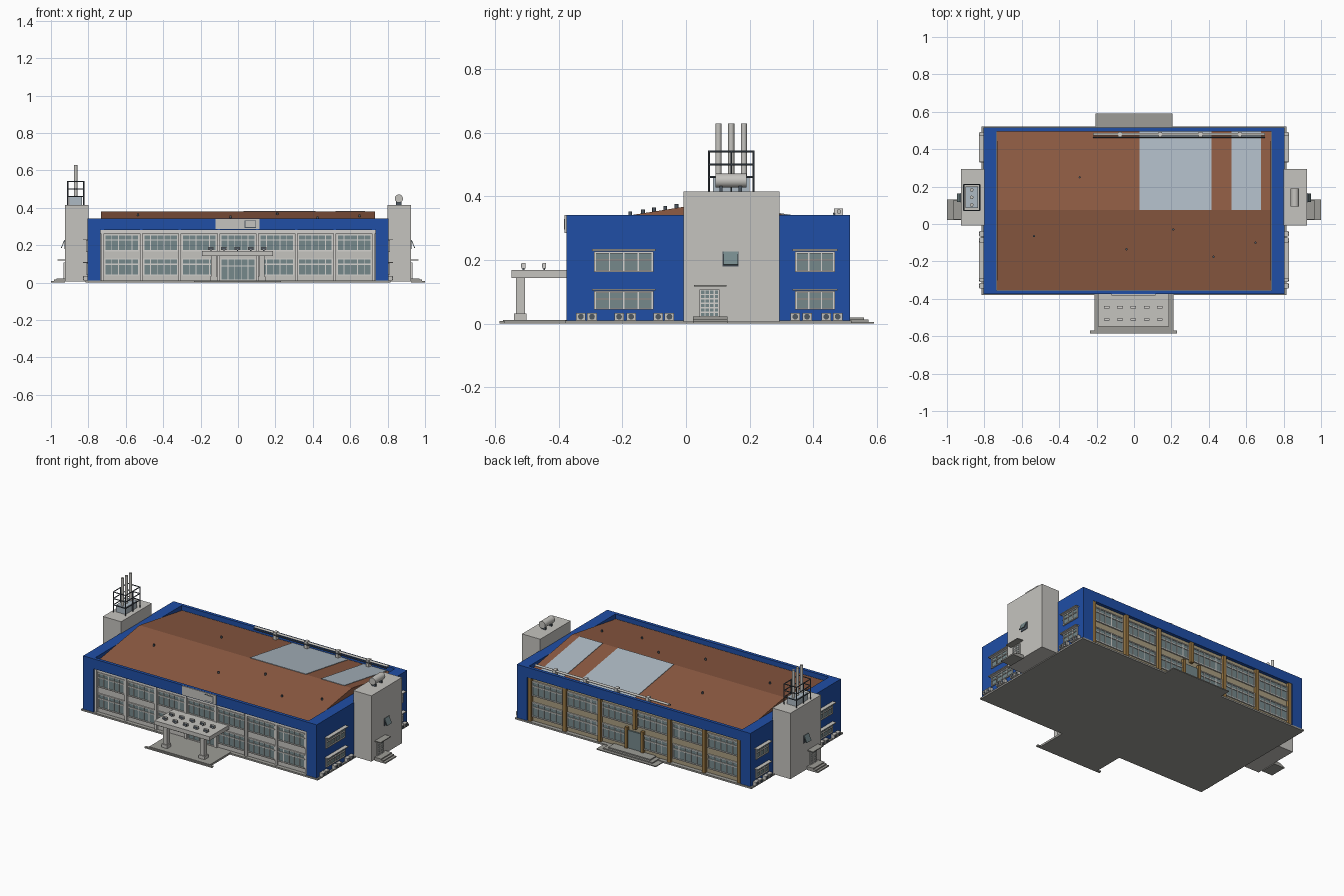
import bpy, bmesh, math
from mathutils import Matrix, Vector

cube = bpy.data.objects.get("Cube")
if cube:
    bpy.data.objects.remove(cube, do_unlink=True)


def material(name, r, g, b):
    m = bpy.data.materials.new(name)
    m.use_nodes = True
    m.diffuse_color = (r, g, b, 1)
    m.node_tree.nodes["Principled BSDF"].inputs["Base Color"].default_value = (r, g, b, 1)
    return m


BLUE = material("cladding blue", .014, .077, .38)
BROWN = material("roof brown", .27, .105, .056)
GRAY = material("light gray", .56, .55, .52)
WHITE = material("frame off white", .66, .65, .62)
SKY = material("skylight pale blue", .42, .49, .55)
BEIGE = material("back wall beige", .40, .34, .22)
TAN = material("pilaster tan", .31, .18, .055)
GLASS = material("window glass", .18, .25, .26)
STONE = material("paving gray", .34, .335, .31)
STEEL = material("dark steel", .075, .095, .12)


class Part:
    """Collects boxes, tubes and prisms into one named object."""

    def __init__(self, name):
        self.name, self.bm, self.mats = name, bmesh.new(), []

    def paint(self, faces, mat):
        if mat not in self.mats:
            self.mats.append(mat)
        for f in faces:
            f.material_index = self.mats.index(mat)

    def box(self, mat, x0, x1, y0, y1, z0, z1, tilt=None):
        size = Matrix.Diagonal((abs(x1 - x0), abs(y1 - y0), abs(z1 - z0), 1))
        place = Matrix.Translation(((x0 + x1) / 2, (y0 + y1) / 2, (z0 + z1) / 2))
        new = bmesh.ops.create_cube(self.bm, size=1, matrix=place @ (tilt or Matrix()) @ size)
        faces = {f for v in new["verts"] for f in v.link_faces}
        self.paint(faces, mat)
        return faces

    def tube(self, mat, a, b, r, sides=16):
        a, b = Vector(a), Vector(b)
        turn = (b - a).to_track_quat('Z', 'Y').to_matrix().to_4x4()
        new = bmesh.ops.create_cone(self.bm, cap_ends=True, segments=sides, radius1=r, radius2=r,
                                    depth=(b - a).length, matrix=Matrix.Translation((a + b) / 2) @ turn)
        self.paint({f for v in new["verts"] for f in v.link_faces}, mat)

    def prism(self, mat, profile, x0, x1):
        # Extrudes a y-z profile along x
        face = self.bm.faces.new([self.bm.verts.new((x0, y, z)) for y, z in profile])
        new = bmesh.ops.extrude_face_region(self.bm, geom=[face])["geom"]
        verts = [g for g in new if isinstance(g, bmesh.types.BMVert)]
        bmesh.ops.translate(self.bm, verts=verts, vec=(x1 - x0, 0, 0))
        faces = {f for v in verts for f in v.link_faces} | {face}
        bmesh.ops.recalc_face_normals(self.bm, faces=list(faces))
        self.paint(faces, mat)

    def finish(self, smooth=False):
        mesh = bpy.data.meshes.new(self.name)
        self.bm.to_mesh(mesh)
        self.bm.free()
        for m in self.mats:
            mesh.materials.append(m)
        ob = bpy.data.objects.new(self.name, mesh)
        bpy.context.collection.objects.link(ob)
        if smooth:
            bpy.ops.object.select_all(action='DESELECT')
            ob.select_set(True)
            bpy.context.view_layer.objects.active = ob
            bpy.ops.object.shade_smooth_by_angle(angle=math.radians(40))


def on_wall(part, mat, wall, u0, u1, d0, d1, z0, z1):
    """Box on a wall: u runs along it, d is the distance out from it."""
    axis, sign, plane = wall
    a, b = plane + sign * d0, plane + sign * d1
    if axis == 'x':
        return part.box(mat, a, b, u0, u1, z0, z1)
    return part.box(mat, u0, u1, a, b, z0, z1)


def window(part, wall, u, w, z0, z1, cols, transom=.68, frame=WHITE, bar=.006):
    u0, u1 = u - w / 2, u + w / 2
    on_wall(part, GLASS, wall, u0, u1, -.002, .003, z0, z1)
    for i in range(cols + 1):
        c = u0 + w * i / cols
        t = bar / 2 if i in (0, cols) else bar / 3
        on_wall(part, frame, wall, c - t, c + t, 0, .007, z0, z1)
    for z in (z0, z0 + (z1 - z0) * transom, z1):
        on_wall(part, frame, wall, u0 - bar / 2, u1 + bar / 2, 0, .008, z - bar / 2, z + bar / 2)


FRONT, BACK = ('y', -1, -.355), ('y', 1, .495)

# Paving under the building, front apron and back steps
p = Part("base_slab")
p.box(STONE, -.815, .815, -.38, .52, 0, .01)
p.box(STONE, -.21, .21, -.575, -.37, 0, .012)
p.box(STONE, -.235, .23, -.585, -.57, 0, .008)
p.finish()
p = Part("back_steps")
for half, y, z in ((.205, .59, .006), (.17, .572, .013), (.145, .558, .02)):
    p.box(STONE, -half, half, .5, y, 0, z)
p.finish()

# Recessed wall core, gray in front and beige behind
p = Part("wall_core")
faces = p.box(GRAY, -.74, .74, -.355, .495, .01, .312)
p.bm.normal_update()
p.paint([f for f in faces if f.normal.y > .5], BEIGE)
p.finish()

# Blue end blocks and lintels, which also form the parapet
p = Part("blue_frame")
for s in (-1, 1):
    p.box(BLUE, s * .735, s * .805, -.375, .515, .01, .342)
for y in (-.375, .495):
    p.box(BLUE, -.735, .735, y, y + .02, .28, .342)
p.finish()

# Gabled roof with skylights on the back slope
p = Part("gabled_roof")
p.prism(BROWN, [(-.354, .312), (.075, .38), (.494, .312)], -.732, .732)
p.finish()
p = Part("roof_skylights")
for x0, x1 in ((.03, .415), (.52, .68)):
    p.prism(SKY, [(.075, .379), (.075, .383), (.494, .315), (.494, .311)], x0, x1)
p.finish()
p = Part("roof_vents")
for x, y in ((-.29, .25), (-.535, -.065), (-.04, -.135), (.21, -.03), (.425, -.175), (.65, -.1)):
    z = .38 - abs(y - .075) * .16
    p.tube(STEEL, (x, y, z - .01), (x, y, z + .012), .006, 10)
p.finish(True)
p = Part("roof_pipe")
p.tube(GRAY, (-.22, .48, .352), (.70, .48, .352), .007, 12)
p.tube(STEEL, (-.22, .465, .345), (.70, .465, .345), .004, 8)
for x in (-.075, .14, .355, .565):
    p.box(WHITE, x - .01, x + .01, .465, .492, .312, .362)
p.finish(True)

# Front windows, thin pilasters and entrance
p = Part("front_windows")
for i in range(7):
    x = (i - 3) * .207
    window(p, FRONT, x, .18, .17, .255, 5)
    window(p, FRONT, x, .18, .012 if i == 3 else .04, .125, 5)
p.finish()
p = Part("front_pilasters")
for i in range(8):
    x = (i - 3.5) * .207
    on_wall(p, WHITE, FRONT, x - .007, x + .007, 0, .012, .01, .28)
on_wall(p, WHITE, FRONT, -.735, .735, 0, .01, .262, .28)
p.finish()

# Back windows and tan pilasters, the middle one split around a door
p = Part("back_windows")
for i in range(6):
    x = (i - 2.5) * .243
    window(p, BACK, x, .205, .17, .255, 5)
    window(p, BACK, x, .205, .04, .125, 5)
p.finish()
p = Part("back_pilasters")
for i in range(7):
    x = (i - 3) * .24
    on_wall(p, TAN, BACK, x - .011, x + .011, 0, .018, .15 if i == 3 else .01, .28)
for x in (-.055, .055):
    on_wall(p, TAN, BACK, x - .009, x + .009, 0, .018, .01, .15)
on_wall(p, GLASS, BACK, -.046, .046, 0, .009, .02, .13)
p.finish()

# Plain board above the entrance
p = Part("front_board")
p.box(GRAY, -.12, .115, -.381, -.374, .285, .341)
p.box(STEEL, .035, .097, -.382, -.38, .292, .332)
p.box(GRAY, .039, .093, -.3835, -.381, .296, .328)
p.finish()

# Entrance canopy on two columns, with roof lamps
p = Part("entrance_canopy")
p.box(GRAY, -.193, .187, -.547, -.355, .143, .168)
for x in (-.13, .127):
    p.box(GRAY, x - .014, x + .014, -.534, -.506, .01, .145)
    p.box(GRAY, x - .02, x + .02, -.54, -.5, .01, .032)
p.finish()
p = Part("canopy_lamps")
for x in (-.145, -.075, -.003, .068, .138):
    for y in (-.51, -.445):
        p.box(STEEL, x - .003, x + .003, y - .003, y + .003, .167, .178)
        p.box(WHITE, x - .015, x + .015, y - .006, y + .006, .174, .19)
        p.box(STEEL, x - .012, x + .012, y - .0075, y - .005, .177, .187)
p.finish()

# Everything on the two end walls is mirrored
for s, side in ((1, "left"), (-1, "right")):
    end, outer = ('x', s, s * .805), ('x', s, s * .925)
    p = Part(side + "_end_windows")
    for y, w, cols in ((-.195, .18, 4), (.405, .12, 3)):
        for z0, z1 in ((.165, .224), (.047, .099)):
            window(p, end, y, w, z0, z1, cols, .6)
            on_wall(p, GRAY, end, y - w / 2 - .01, y + w / 2 + .01, 0, .024, z1 + .005, z1 + .01)
    p.finish()
    p = Part(side + "_air_units")
    for y in (-.33, -.295, -.21, -.172, -.087, -.052, .343, .38, .44, .476):
        on_wall(p, GRAY, end, y - .015, y + .015, 0, .022, .01, .034)
        p.tube(STEEL, (s * .82, y, .022), (s * .829, y, .022), .009, 12)
    p.finish()
    p = Part(side + "_tower")
    p.box(GRAY, s * .80, s * .925, -.008, .293, .005, .415)
    p.finish()
    # Barred door, its canopy and steps
    p = Part(side + "_tower_entry")
    on_wall(p, GLASS, outer, .045, .103, 0, .004, .02, .107)
    for i in range(5):
        y = .045 + i * .0145
        on_wall(p, WHITE, outer, y - .002, y + .002, 0, .007, .02, .107)
    for i in range(7):
        z = .022 + i * .014
        on_wall(p, WHITE, outer, .043, .105, 0, .007, z - .002, z + .002)
    on_wall(p, STONE, outer, .025, .127, 0, .04, .117, .122)
    for d, z in ((.075, .008), (.06, .015), (.045, .022)):
        on_wall(p, STONE, outer, .022, .13, 0, d, 0, z)
    p.finish()
    # Tilted tower window
    p = Part(side + "_tower_window")
    on_wall(p, STEEL, outer, .115, .165, 0, .003, .18, .226)
    tilt = Matrix.Rotation(-s * .4, 4, 'Y')
    p.box(GLASS, s * .934, s * .938, .117, .163, .183, .228, tilt)
    p.finish()

# Drum on a cradle on the left tower
p = Part("rooftop_drum")
p.tube(GRAY, (.86, .093, .449), (.86, .19, .449), .022, 24)
for y in (.11, .17):
    p.box(STEEL, .845, .875, y - .005, y + .005, .414, .435)
p.finish(True)

# Chimneys, plant box and railed platform on the right tower
p = Part("chimneys")
for y in (.102, .142, .182):
    p.tube(GRAY, (-.868, y, .41), (-.868, y, .628), .0095)
p.finish(True)
p = Part("chimney_box")
p.box(SKY, -.9, -.835, .085, .2, .414, .458)
p.finish()
p = Part("chimney_railing")
X, Y = (-.91, -.825), (.072, .212)
for x in X:
    for y in (Y[0], sum(Y) / 2, Y[1]):
        p.tube(STEEL, (x, y, .414), (x, y, .542), .003, 8)
for z in (.46, .5, .541):
    for x in X:
        p.tube(STEEL, (x, Y[0], z), (x, Y[1], z), .003, 8)
    for y in Y:
        p.tube(STEEL, (X[0], y, z), (X[1], y, z), .003, 8)
p.finish()
